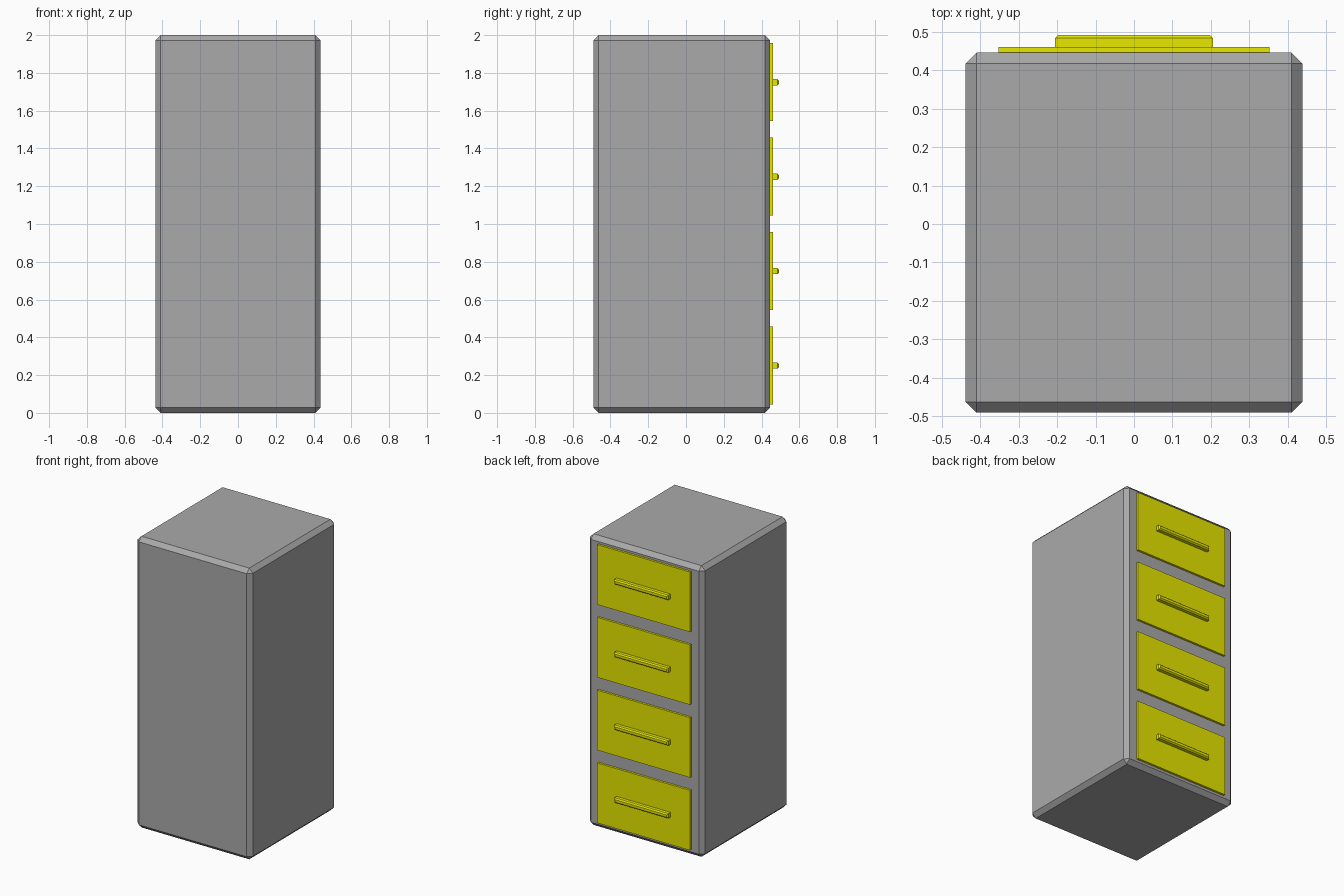
import bpy, bmesh

if "Cube" in bpy.data.objects:
    bpy.data.objects.remove(bpy.data.objects["Cube"])


def material(name, rgb):
    mat = bpy.data.materials.new(name)
    mat.diffuse_color = (*rgb, 1)
    mat.use_nodes = True
    mat.node_tree.nodes["Principled BSDF"].inputs["Base Color"].default_value = mat.diffuse_color
    return mat


yellow = material("yellow", (0.8, 0.8, 0.0))
dark_grey = material("dark_grey", (0.4, 0.4, 0.4))


def box(name, lo, hi, mat, bevel=0.0, front_only=False):
    """Box between two corners, with an optional single-segment chamfer."""
    bm = bmesh.new()
    bmesh.ops.create_cube(bm, size=1)
    for v in bm.verts:
        v.co = [(a + b) / 2 + c * (b - a) for a, b, c in zip(lo, hi, v.co)]
    if bevel:
        edges = [e for e in bm.edges
                 if not front_only or all(v.co.y > hi[1] - 1e-4 for v in e.verts)]
        bmesh.ops.bevel(bm, geom=edges, offset=bevel, segments=1,
                        affect='EDGES', profile=0.5)
    mesh = bpy.data.meshes.new(name)
    bm.to_mesh(mesh)
    bm.free()
    mesh.materials.append(mat)
    obj = bpy.data.objects.new(name, mesh)
    bpy.context.collection.objects.link(obj)
    return obj


# Cabinet body with chamfered edges
box("cabinet_body", (-0.438, -0.491, 0), (0.438, 0.446, 2), dark_grey, bevel=0.028)

# Four drawer fronts on the +y side, each with a bar handle
for i in range(4):
    z = i * 0.5
    box(f"drawer_front_{i + 1}", (-0.353, 0.43, z + 0.045), (0.353, 0.461, z + 0.457),
        yellow)
    box(f"drawer_handle_{i + 1}", (-0.205, 0.45, z + 0.234), (0.205, 0.492, z + 0.267),
        yellow, bevel=0.008, front_only=True)
